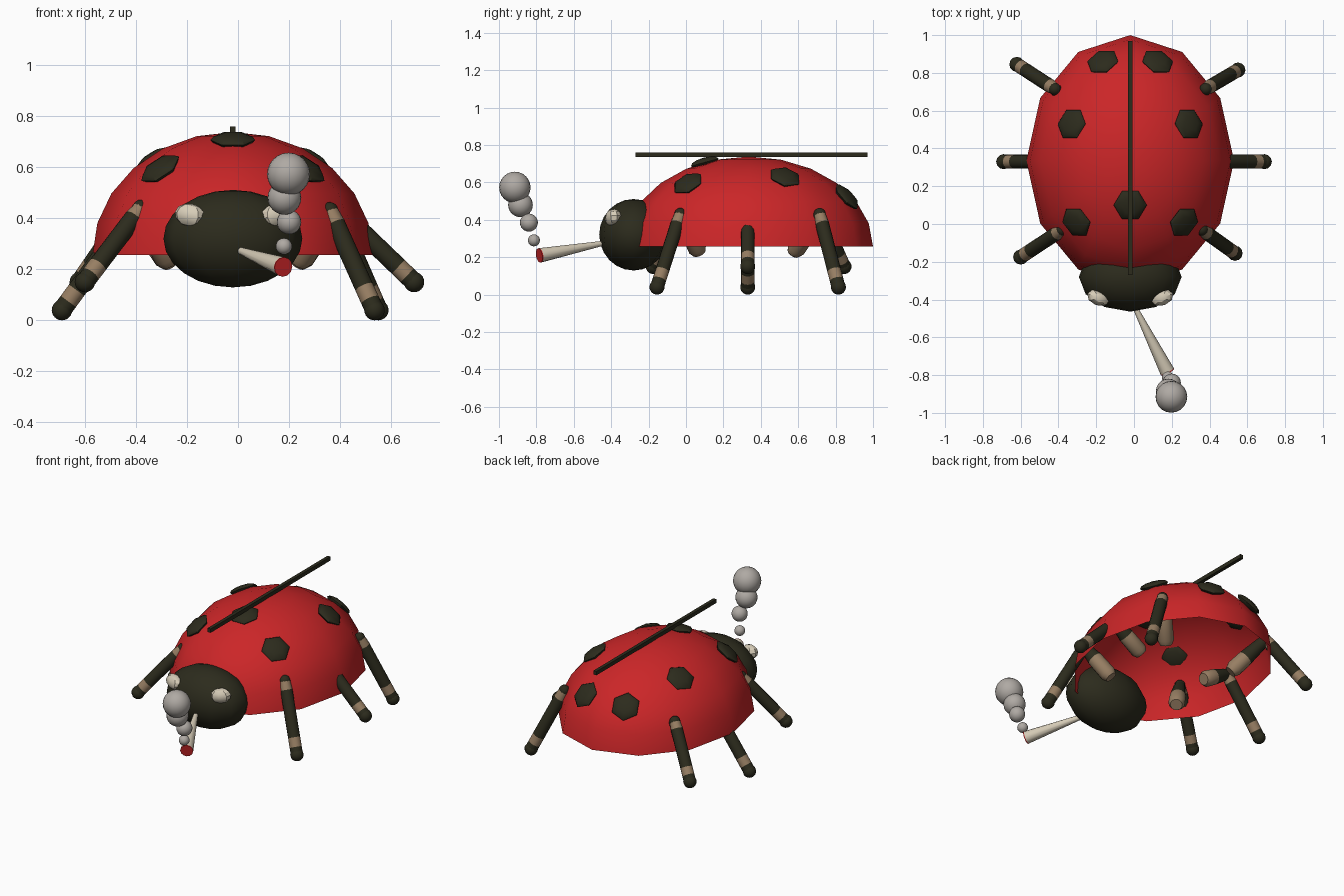
import bpy, bmesh, math
from mathutils import Vector, Matrix

if "Cube" in bpy.data.objects:
    bpy.data.objects.remove(bpy.data.objects["Cube"])


def material(name, rgb):
    m = bpy.data.materials.new(name)
    m.diffuse_color = (*rgb, 1)
    m.use_nodes = True
    m.node_tree.nodes["Principled BSDF"].inputs["Base Color"].default_value = m.diffuse_color
    return m


RED = material("shell red", (0.60, 0.019, 0.021))
DARK = material("dark olive", (0.025, 0.024, 0.012))
BROWN = material("joint brown", (0.31, 0.21, 0.125))
CREAM = material("cream", (0.68, 0.61, 0.48))
GREY = material("smoke grey", (0.43, 0.40, 0.37))

CX = -0.02                              # symmetry plane of the body
SHELL_C = Vector((CX, 0.335, 0.256))
SHELL_R = Vector((0.55, 0.665, 0.482))


def finish(bm, name, mats, angle=60):
    mesh = bpy.data.meshes.new(name)
    bm.to_mesh(mesh)
    bm.free()
    ob = bpy.data.objects.new(name, mesh)
    bpy.context.collection.objects.link(ob)
    for m in mats:
        mesh.materials.append(m)
    bpy.ops.object.select_all(action='DESELECT')
    ob.select_set(True)
    bpy.context.view_layer.objects.active = ob
    bpy.ops.object.shade_smooth_by_angle(angle=math.radians(angle))
    return ob


def ellipsoid(name, centre, radii, mat, segs=12, rings=12, rot=None, half=False, angle=60):
    bm = bmesh.new()
    bmesh.ops.create_uvsphere(bm, u_segments=segs, v_segments=rings, radius=1)
    if half:
        low = [v for v in bm.verts if v.co.z < -0.01]
        bmesh.ops.delete(bm, geom=low, context='VERTS')
    m = Matrix.Translation(centre) @ (rot or Matrix()) @ Matrix.Diagonal((*radii, 1))
    bmesh.ops.transform(bm, matrix=m, verts=bm.verts)
    return finish(bm, name, [mat], angle)


def tube(name, a, b, sections, mats, segs=12):
    """Round tube from a to b; sections = (fraction, radius, material of next part)."""
    a, b = Vector(a), Vector(b)
    q = (b - a).to_track_quat('Z', 'Y')
    bm = bmesh.new()
    rings = []
    for t, r, _ in sections:
        c = a.lerp(b, t)
        rings.append([bm.verts.new(c + q @ Vector((r * math.cos(k * math.tau / segs),
                                                   r * math.sin(k * math.tau / segs), 0)))
                      for k in range(segs)])
    for i in range(len(rings) - 1):
        for k in range(segs):
            n = (k + 1) % segs
            f = bm.faces.new((rings[i][k], rings[i][n], rings[i + 1][n], rings[i + 1][k]))
            f.material_index = sections[i][2]
    bm.faces.new(rings[0][::-1]).material_index = sections[0][2]
    bm.faces.new(rings[-1]).material_index = sections[-1][2]
    return finish(bm, name, mats, 40)


# Domed shell, open underneath
ellipsoid("shell", SHELL_C, SHELL_R, RED, 12, 12, half=True)

# Straight wing seam resting on the top of the shell
bm = bmesh.new()
bmesh.ops.create_cube(bm, size=1)
bmesh.ops.transform(bm, verts=bm.verts, matrix=Matrix.Translation((CX, 0.35, 0.747))
                    @ Matrix.Diagonal((0.022, 1.24, 0.025, 1)))
finish(bm, "wing_seam", [DARK], 30)

# Six-sided spots lying on the shell
for i, (x, y) in enumerate([(-0.02, 0.10), (0.265, 0.01), (-0.305, 0.01), (0.29, 0.53),
                            (-0.33, 0.53), (0.125, 0.86), (-0.165, 0.86)]):
    dx, dy = (x - SHELL_C.x) / SHELL_R.x, (y - SHELL_C.y) / SHELL_R.y
    dz = math.sqrt(1 - dx * dx - dy * dy)
    n = Vector((dx / SHELL_R.x, dy / SHELL_R.y, dz / SHELL_R.z)).normalized()
    p = Vector((x, y, SHELL_C.z + SHELL_R.z * dz))
    up = Vector((0, 1, 0))
    ax = (up - n * up.dot(n)).normalized()
    rot = Matrix((ax, n.cross(ax), n)).transposed().to_4x4()
    ellipsoid(f"spot_{i + 1}", p, (0.088, 0.088, 0.026), DARK, 6, 6, rot, angle=40)

# Head and eyes
ellipsoid("head", (CX, -0.28, 0.32), (0.272, 0.184, 0.191), DARK)
for side, s in (("left", -1), ("right", 1)):
    ellipsoid("eye_" + side, (CX + s * 0.168, -0.39, 0.412), (0.064, 0.042, 0.045), CREAM, 8, 6,
              Matrix.Rotation(s * 0.35, 4, 'Z') @ Matrix.Rotation(-s * 0.2, 4, 'Y'), angle=30)

# Legs: name, hip, knee, foot
LEGS = [
    ("front_right", (0.25, 0.06, 0.245), (0.36, -0.03, 0.43), (0.535, -0.155, 0.04)),
    ("middle_right", (0.24, 0.33, 0.29), (0.42, 0.33, 0.41), (0.69, 0.33, 0.15)),
    ("rear_right", (0.25, 0.59, 0.245), (0.38, 0.715, 0.43), (0.55, 0.815, 0.04)),
    ("front_left", (-0.28, 0.06, 0.245), (-0.38, -0.03, 0.44), (-0.60, -0.175, 0.15)),
    ("middle_left", (-0.28, 0.33, 0.29), (-0.44, 0.33, 0.38), (-0.69, 0.33, 0.04)),
    ("rear_left", (-0.28, 0.59, 0.245), (-0.42, 0.715, 0.44), (-0.62, 0.845, 0.15)),
]
R = 0.037
for name, hip, knee, foot in LEGS:
    # brown sleeve at the hip, dark towards the knee
    sleeve = 0.55 if "right" in name else 0.35
    tube("upper_leg_" + name, hip, knee,
         [(-0.12, 0.036, 1), (0, 0.05, 1), (sleeve, 0.048, 0), (0.85, R, 0), (1, R * 0.8, 0)],
         [DARK, BROWN])
    tube("lower_leg_" + name, knee, foot,
         [(0, R * 0.85, 1), (0.13, R, 0), (0.77, R, 1), (0.9, R, 0), (1, R, 0)], [DARK, BROWN])
    ellipsoid("knee_" + name, knee, (0.033,) * 3, DARK)
    ellipsoid("foot_" + name, foot, (0.04,) * 3, DARK)

# Tapered roll in the mouth, with a glowing end face
tube("mouth_roll", (0.012, -0.455, 0.272), (0.178, -0.785, 0.209),
     [(0, 0.014, 0), (0.985, 0.039, 1), (1, 0.039, 1)], [CREAM, RED])

# Rising smoke puffs
for i, (x, y, z, r) in enumerate([(0.18, -0.813, 0.29, 0.032), (0.20, -0.84, 0.385, 0.048),
                                  (0.182, -0.885, 0.48, 0.066), (0.198, -0.915, 0.573, 0.084)]):
    ellipsoid(f"smoke_puff_{i + 1}", (x, y, z), (r, r, r), GREY, 20, 12)
